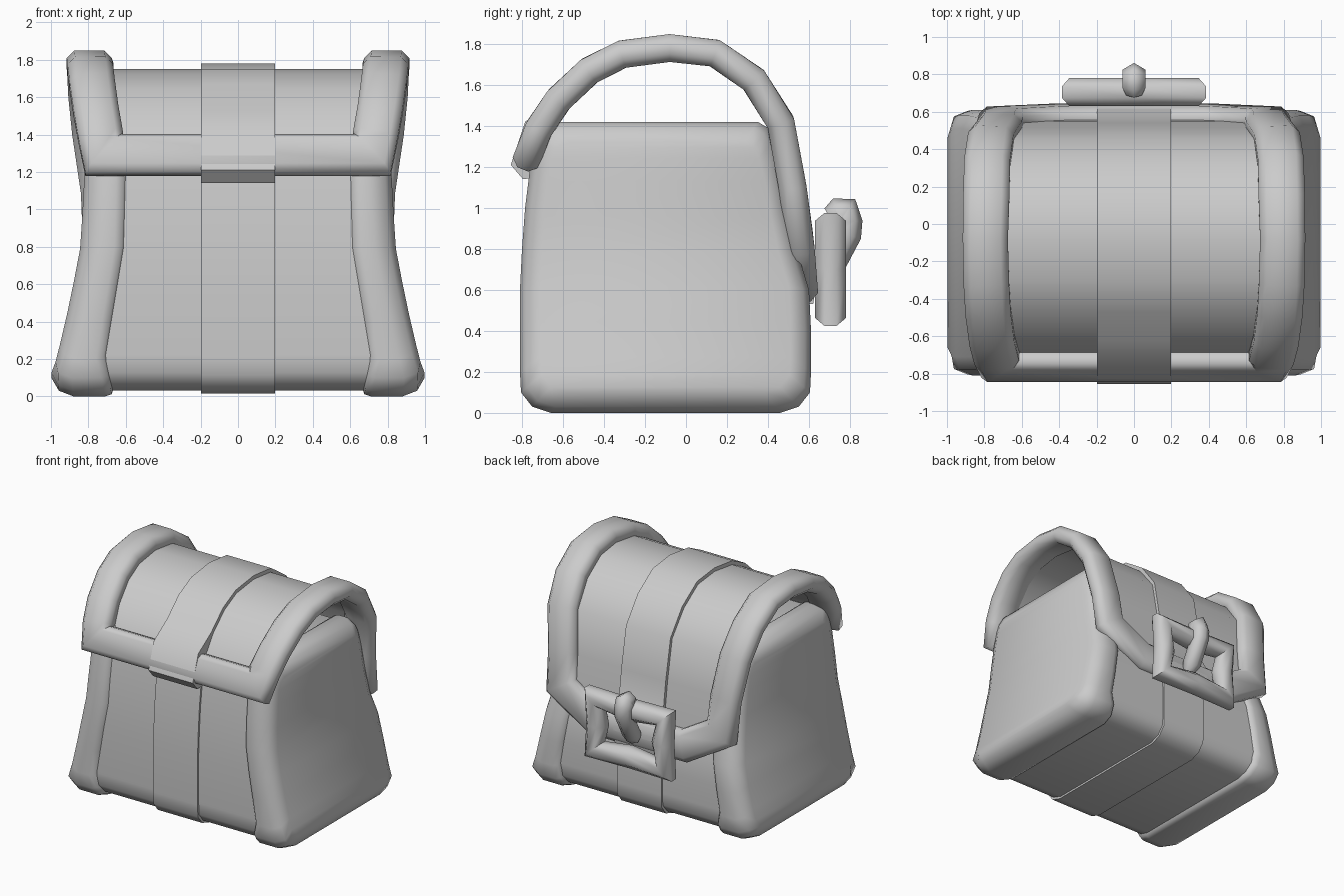
import bpy, bmesh, math
from mathutils import Vector

if "Cube" in bpy.data.objects:
    bpy.data.objects.remove(bpy.data.objects["Cube"])


def finish(name, bm, angle=40):
    bmesh.ops.recalc_face_normals(bm, faces=bm.faces)
    me = bpy.data.meshes.new(name)
    bm.to_mesh(me)
    bm.free()
    ob = bpy.data.objects.new(name, me)
    bpy.context.collection.objects.link(ob)
    bpy.ops.object.select_all(action='DESELECT')
    ob.select_set(True)
    bpy.context.view_layer.objects.active = ob
    bpy.ops.object.shade_smooth_by_angle(angle=math.radians(angle))
    return ob


def bridge(bm, a, b):
    n = len(a)
    for i in range(n):
        bm.faces.new((a[i], a[(i + 1) % n], b[(i + 1) % n], b[i]))


def lerp(table, z):
    if z <= table[0][0]:
        return table[0][1]
    for (z0, v0), (z1, v1) in zip(table, table[1:]):
        if z <= z1:
            return v0 + (v1 - v0) * (z - z0) / (z1 - z0)
    return table[-1][1]


def extrude_x(name, outline, half):
    bm = bmesh.new()
    a, b = ([bm.verts.new((x, y, z)) for y, z in outline] for x in (-half, half))
    bridge(bm, a, b)
    bm.faces.new(a)
    bm.faces.new(b)
    return finish(name, bm)


def section(w, h, c):
    return [(w, h - c), (w - c, h), (c - w, h), (-w, h - c),
            (-w, c - h), (c - w, -h), (w - c, -h), (w, c - h)]


def sweep(name, pts, normals, sec, closed=True, scales=None):
    bm = bmesh.new()
    pts = [Vector(p) for p in pts]
    n = len(pts)
    rings = []
    for i, p in enumerate(pts):
        d0 = (p - pts[i - 1]).normalized() if closed or i else None
        d1 = (pts[(i + 1) % n] - p).normalized() if closed or i < n - 1 else d0
        d0 = d0 or d1
        t = (d0 + d1).normalized()
        nor = Vector(normals[i])
        side = nor.cross(t).normalized() * min(1 / max(t.dot(d1), 0.1), 1.22)
        s = scales[i] if scales else 1
        rings.append([bm.verts.new(p + (side * u + nor * v) * s) for u, v in sec])
    for i in range(n if closed else n - 1):
        bridge(bm, rings[i], rings[(i + 1) % n])
    if not closed:
        bm.faces.new(rings[0])
        bm.faces.new(rings[-1])
    return finish(name, bm, 62)


# Body profile: height, front depth and back depth around y = -0.1
MID = -0.1
levels = [(0, .56, .56), (.03, .65, .65), (.1, .705, .705), (.2, .71, .71), (.4, .71, .71),
          (.6, .71, .70), (.8, .70, .64), (1.0, .685, .60), (1.2, .66, .565), (1.33, .64, .53),
          (1.39, .615, .50), (1.42, .55, .45)]
x_out = [(0, .99), (.12, 1.0), (.2, .97), (.5, .90), (.78, .845), (1.0, .83), (1.42, .81)]
x_in = [(0, .66), (.08, .68), (.2, .71), (.5, .66), (.8, .61), (1.2, .60), (1.42, .60)]


def body_loop(d):
    k = 1 - d / .71
    rows = [(.71 + (z - .71) * k, f * k, b * k) for z, f, b in levels]
    return [(MID - f, z) for z, f, b in rows] + [(MID + b, z) for z, f, b in reversed(rows)]


# Flared end pieces with rounded edges
for sx, side in ((-1, "left"), (1, "right")):
    bm = bmesh.new()
    rings = []
    for d, table, dx in ((.05, x_in, -.01), (.012, x_in, .012), (0, x_in, .05),
                         (0, x_out, -.11), (.03, x_out, -.035), (.10, x_out, 0)):
        rings.append([bm.verts.new((sx * (lerp(table, z) + dx), y, z)) for y, z in body_loop(d)])
    for a, b in zip(rings, rings[1:]):
        bridge(bm, a, b)
    for r in (rings[0], rings[-1]):
        n = len(r)
        for i in range(n // 2 - 1):
            bm.faces.new((r[i], r[i + 1], r[n - 2 - i], r[n - 1 - i]))
    finish(side + "_body_end", bm, 62)

# Recessed body panel and the strap round it
extrude_x("body_panel", body_loop(.03), .72)
extrude_x("body_strap", body_loop(.015), .197)

# Lid rim centre line: x, y, z from the front corner over the top to the back
rim = [(.72, -.755, 1.29), (.735, -.715, 1.39), (.76, -.62, 1.53), (.78, -.47, 1.67),
       (.79, -.31, 1.75), (.795, -.08, 1.78), (.79, .14, 1.755), (.785, .33, 1.625),
       (.765, .46, 1.42), (.72, .52, 1.1), (.71, .555, .84), (.40, .57, .66)]
prof = [Vector(p[1:]) for p in rim]


def yz_normal(i):
    t = (prof[min(i + 1, len(prof) - 1)] - prof[max(i - 1, 0)]).normalized()
    return Vector((-t.y, t.x))


nors = [yz_normal(i) for i in range(len(prof))]


def offset(d, back=0):
    return [tuple(p + n * (d + (back if i > 7 else 0))) for i, (p, n) in enumerate(zip(prof, nors))]


n3 = [(0, n.x, n.y) for n in nors]
sweep("lid_rim", rim + [(-x, y, z) for x, y, z in reversed(rim)], n3 + n3[::-1],
      section(.12, .068, .04))

# Lid panel, narrowing towards its lower back edge
bm = bmesh.new()
rows = []
for (x, *_), o, i in zip(rim, offset(-.03, .025), offset(-.06, .025)):
    w = x - .03
    rows.append([bm.verts.new(v) for v in ((-w, *o), (w, *o), (w, *i), (-w, *i))])
for a, b in zip(rows, rows[1:]):
    bridge(bm, a, b)
bm.faces.new(rows[0])
bm.faces.new(rows[-1])
finish("lid_panel", bm)

# Lid strap, stepping over the front and back rim bars
outer = [(-.72, 1.15), (-.795, 1.14), (-.855, 1.21), (-.785, 1.42)]
outer += offset(0, .02)[2:10] + [(.575, .84), (.615, .77), (.642, .66), (.62, .53), (.55, .53)]
extrude_x("lid_strap", outer + offset(-.06, .02)[1:-1][::-1], .197)

# Buckle frame with slightly pinched bars
loop = [(.315, .208), (0, .188), (-.315, .208), (-.29, 0),
        (-.315, -.208), (0, -.188), (.315, -.208), (.29, 0)]
sweep("buckle_frame", [(x, .705, .70 + z) for x, z in loop], [(0, 1, 0)] * 8,
      section(.08, .075, .045))

# Buckle tongue hooked over the upper bar
tongue = [(0, .70, .955), (0, .735, .975), (0, .775, .975), (0, .79, .93), (0, .785, .87),
          (0, .69, .69), (0, .65, .64)]
hexa = [(.07 * math.cos(math.radians(60 * i)), .07 * math.sin(math.radians(60 * i))) for i in range(6)]
sweep("buckle_tongue", tongue, [(1, 0, 0)] * 7, hexa, False, [.7, 1, 1, 1, 1, 1, .7])
